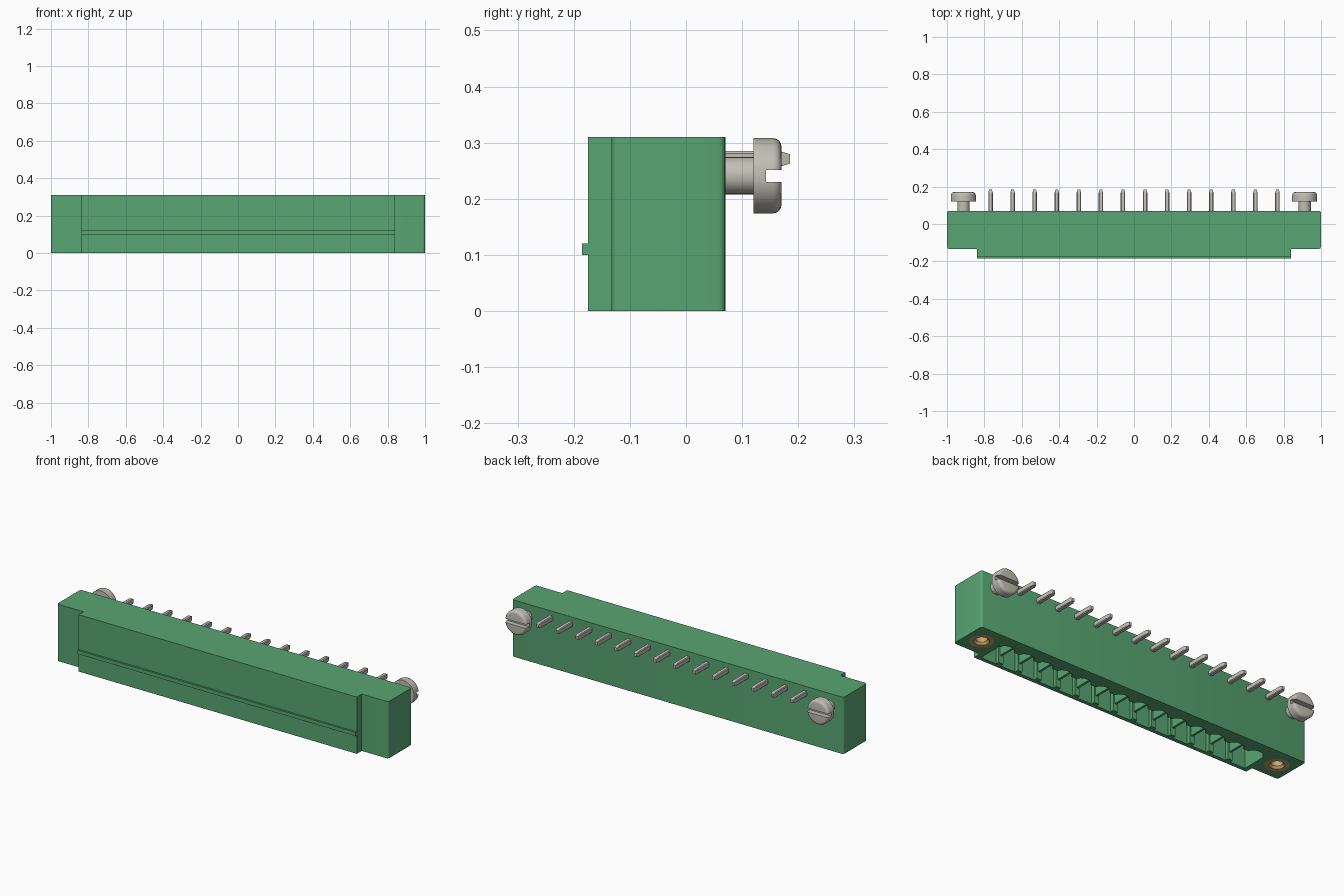
import bpy, bmesh, math
from mathutils import Matrix, Vector

default = bpy.data.objects.get("Cube")
if default:
    bpy.data.objects.remove(default, do_unlink=True)


def material(name, rgb, metallic=0.0):
    m = bpy.data.materials.new(name)
    m.use_nodes = True
    m.diffuse_color = (*rgb, 1)
    bsdf = next(n for n in m.node_tree.nodes if n.type == "BSDF_PRINCIPLED")
    bsdf.inputs["Base Color"].default_value = (*rgb, 1)
    bsdf.inputs["Roughness"].default_value = 0.5
    return m


GREEN = material("green plastic", (0.098, 0.376, 0.171))
METAL = material("grey metal", (0.54, 0.52, 0.46))
BRASS = material("brass", (0.60, 0.40, 0.16))

PITCH, COUNT = 0.118, 14
TOP, BACK, SCREW_X = 0.31, 0.07, 0.912
centres = [(i - (COUNT - 1) / 2) * PITCH for i in range(COUNT)]
made = []


def finish(bm, name, mat):
    bmesh.ops.recalc_face_normals(bm, faces=bm.faces[:])
    mesh = bpy.data.meshes.new(name)
    bm.to_mesh(mesh)
    bm.free()
    mesh.materials.append(mat)
    ob = bpy.data.objects.new(name, mesh)
    bpy.context.collection.objects.link(ob)
    made.append(ob)
    return ob


def add_prism(bm, outline, z0, z1):
    """Extrude a flat outline from z0 to z1."""
    face = bm.faces.new([bm.verts.new((x, y, z0)) for x, y in outline])
    ext = bmesh.ops.extrude_face_region(bm, geom=[face])["geom"]
    bmesh.ops.translate(bm, vec=(0, 0, z1 - z0),
                        verts=[v for v in ext if isinstance(v, bmesh.types.BMVert)])


def add_box(bm, lo, hi):
    lo, hi = Vector(lo), Vector(hi)
    mat = Matrix.Translation((lo + hi) / 2) @ Matrix.Diagonal((*(hi - lo), 1))
    return bmesh.ops.create_cube(bm, size=1, matrix=mat)["verts"]


def lathe(name, profile, mat, place, steps=32):
    """Spin (radius, height) points about z, then place the result."""
    bm = bmesh.new()
    vs = [bm.verts.new((r, 0, h)) for r, h in profile]
    es = [bm.edges.new(pair) for pair in zip(vs, vs[1:])]
    bmesh.ops.spin(bm, geom=vs + es, cent=(0, 0, 0), axis=(0, 0, 1),
                   angle=math.tau, steps=steps)
    bmesh.ops.remove_doubles(bm, verts=bm.verts[:], dist=0.0002)
    bmesh.ops.transform(bm, matrix=place, verts=bm.verts[:])
    return finish(bm, name, mat)


def cut(target, cutter):
    mod = target.modifiers.new("cut", "BOOLEAN")
    mod.operation, mod.solver, mod.object = "DIFFERENCE", "EXACT", cutter
    bpy.context.view_layer.objects.active = target
    bpy.ops.object.modifier_apply(modifier=mod.name)
    made.remove(cutter)
    bpy.data.objects.remove(cutter, do_unlink=True)


# Housing: wide front centre with set-back end flanges
half = [(1, BACK), (1, -0.133), (0.84, -0.133), (0.84, -0.175)]
bm = bmesh.new()
add_prism(bm, half + [(-x, y) for x, y in reversed(half)], 0, TOP)
corners = [e for e in bm.edges
           if abs(e.verts[0].co.z - e.verts[1].co.z) > 0.1 and abs(e.verts[0].co.x) > 0.9]
bmesh.ops.bevel(bm, geom=corners, offset=0.012, segments=4, profile=0.5, affect="EDGES")
housing = finish(bm, "housing", GREEN)

# Socket opening: scalloped along the back, guide rails along the front
end = PITCH * COUNT / 2 - 0.012
outline = [(-end, -0.155)]
for a, b in zip(centres, centres[1:]):
    mid = (a + b) / 2
    outline += [(mid - 0.014, -0.155), (mid - 0.014, -0.135),
                (mid + 0.014, -0.135), (mid + 0.014, -0.155)]
outline += [(end, -0.155), (end, -0.02)]
for cx in reversed(centres):
    outline += [(cx + 0.042 * math.cos(t), -0.02 + 0.03 * math.sin(t))
                for t in (math.pi * k / 10 for k in range(11))]
outline.append((-end, -0.02))
bm = bmesh.new()
add_prism(bm, outline, -0.05, 0.21)
for sx in (-1, 1):
    ring = [(sx * SCREW_X + 0.06 * math.cos(t), -0.035 + 0.06 * math.sin(t))
            for t in (math.tau * k / 32 for k in range(32))]
    add_prism(bm, ring, -0.05, 0.12)
cut(housing, finish(bm, "socket_cutter", GREEN))

# Thin recessed partitions between the contacts
bm = bmesh.new()
for a, b in zip(centres, centres[1:]):
    mid = (a + b) / 2
    add_box(bm, (mid - 0.006, -0.156, 0.04), (mid + 0.006, -0.018, 0.212))
finish(bm, "partitions", GREEN)

# Raised rib across the front
bm = bmesh.new()
add_box(bm, (-0.84, -0.185, 0.10), (0.84, -0.174, 0.12))
finish(bm, "front_rib", GREEN)


def add_pin(bm, base, tip, width, height):
    """Square pin along z with a tapered tip at z = tip."""
    shoulder = tip + (0.018 if base > tip else -0.018)
    add_rings = []
    for z, s in ((base, 1), (shoulder, 1), (tip, 0.6)):
        add_rings.append([bm.verts.new((sx * width * s / 2, sy * height * s / 2, z))
                          for sx, sy in ((1, 1), (-1, 1), (-1, -1), (1, -1))])
    for lower, upper in zip(add_rings, add_rings[1:]):
        for k in range(4):
            n = (k + 1) % 4
            bm.faces.new((lower[k], lower[n], upper[n], upper[k]))
    bm.faces.new(add_rings[0])
    bm.faces.new(add_rings[-1])
    return [v for ring in add_rings for v in ring]


# Contacts: solder pins out of the back, mating pins inside the socket
to_back = Matrix.Rotation(-math.pi / 2, 4, "X")
for name, base, tip, turn, y, z in (
        ("solder_pins", 0.05, 0.185, to_back, 0, 0.271),
        ("contact_pins", 0.215, 0.07, Matrix.Identity(4), -0.075, 0)):
    bm = bmesh.new()
    for cx in centres:
        verts = add_pin(bm, base, tip, 0.024, 0.028)
        bmesh.ops.transform(bm, matrix=Matrix.Translation((cx, y, z)) @ turn, verts=verts)
    long_edges = [e for e in bm.edges if e.calc_length() > 0.05]
    bmesh.ops.bevel(bm, geom=long_edges, offset=0.004, segments=1, affect="EDGES")
    finish(bm, name, METAL)

# Flange screws with slotted heads, and threaded inserts underneath
head = [(0, 0.05), (0.033, 0.05), (0.033, 0.12), (0.067, 0.12), (0.067, 0.155)]
head += [(0.052 + 0.015 * math.cos(t), 0.155 + 0.015 * math.sin(t))
         for t in (math.pi / 2 * k / 5 for k in range(1, 6))]
head.append((0, 0.17))
insert = [(0, 0.1), (0.028, 0.1), (0.028, 0.012), (0.038, 0),
          (0.06, 0), (0.06, 0.118), (0, 0.118)]
for side, sx in (("right", -1), ("left", 1)):
    x = sx * SCREW_X
    screw = lathe(side + "_screw", head, METAL, Matrix.Translation((x, 0, 0.241)) @ to_back)
    bm = bmesh.new()
    add_box(bm, (x - 0.1, 0.143, 0.23), (x + 0.1, 0.2, 0.251))
    cut(screw, finish(bm, "slot_cutter", METAL))
    lathe(side + "_insert", insert, BRASS, Matrix.Translation((x, -0.035, 0)))

# Smooth round surfaces, keep sharp edges
bpy.ops.object.select_all(action="DESELECT")
for ob in made:
    ob.select_set(True)
bpy.context.view_layer.objects.active = housing
bpy.ops.object.shade_smooth_by_angle(angle=math.radians(30))
